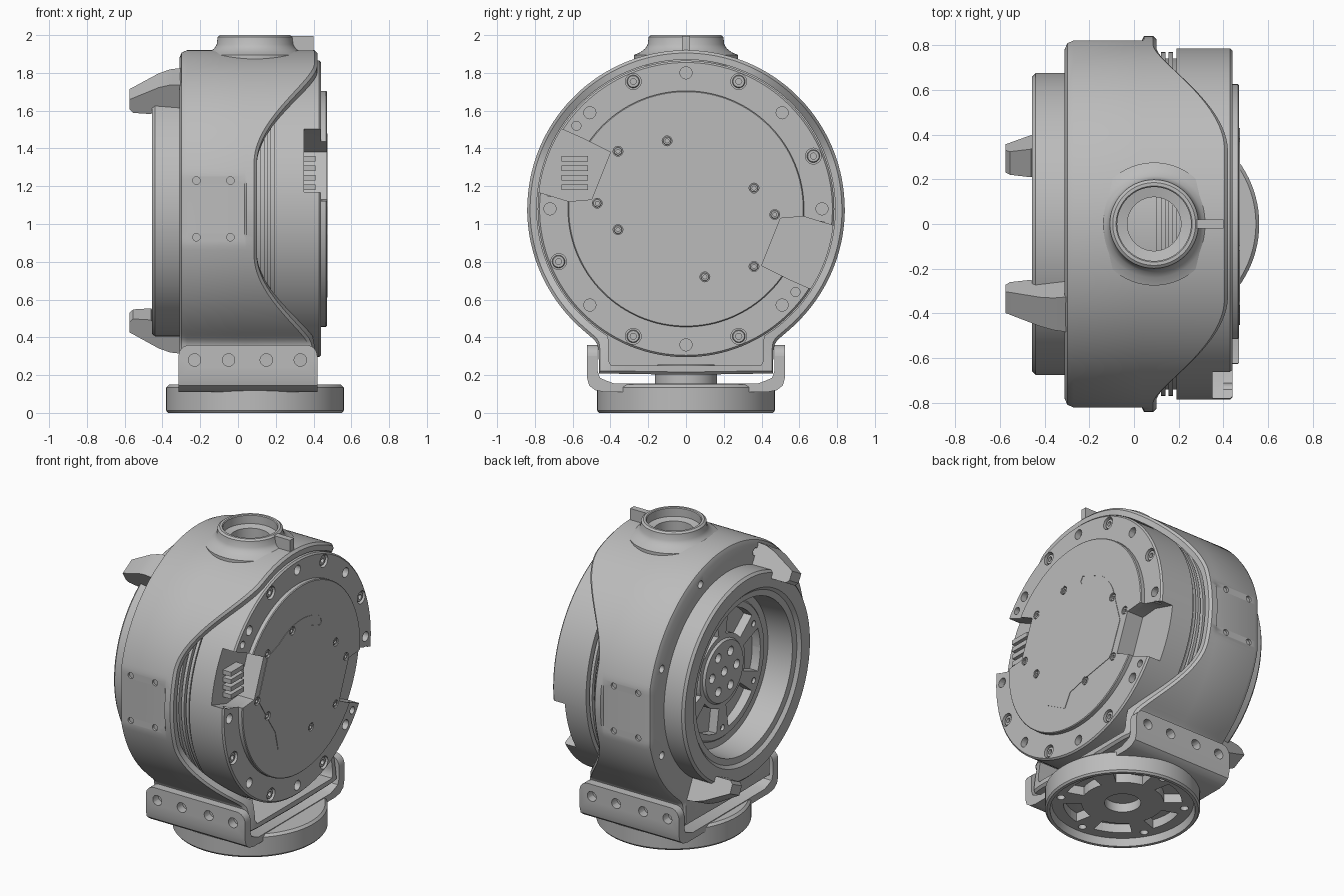
import bpy, bmesh
from math import sin, cos, pi, radians, atan2, sqrt, hypot

if "Cube" in bpy.data.objects:
    bpy.data.objects.remove(bpy.data.objects["Cube"])

grey = bpy.data.materials.new("machined_grey")
grey.use_nodes = True
grey.diffuse_color = (0.5, 0.5, 0.5, 1)
grey.node_tree.nodes["Principled BSDF"].inputs["Base Color"].default_value = (0.5, 0.5, 0.5, 1)
CZ = 1.08          # height of the main axis
FOOT = (0.09, 0)   # vertical axis of base and neck


def place(axis, u, v, h):
    return {"x": (h, u, v), "y": (u, h, v), "z": (u, v, h)}[axis]


def finish(bm, name, smooth=True):
    bmesh.ops.remove_doubles(bm, verts=bm.verts, dist=1e-5)
    bmesh.ops.delete(bm, geom=[e for e in bm.edges if not e.link_faces], context="EDGES")
    bmesh.ops.recalc_face_normals(bm, faces=bm.faces)
    mesh = bpy.data.meshes.new(name)
    bm.to_mesh(mesh)
    bm.free()
    ob = bpy.data.objects.new(name, mesh)
    bpy.context.collection.objects.link(ob)
    mesh.materials.append(grey)
    if smooth:
        shade(ob)
    return ob


def shade(ob):
    bpy.ops.object.select_all(action="DESELECT")
    ob.select_set(True)
    bpy.context.view_layer.objects.active = ob
    bpy.ops.object.shade_smooth_by_angle(angle=radians(32))


def skin(bm, loops):
    """Join closed loops into a closed ring of quads."""
    rows = [[bm.verts.new(p) for p in loop] for loop in loops]
    n = len(rows[0])
    for i, a in enumerate(rows):
        b = rows[(i + 1) % len(rows)]
        for j in range(n):
            k = (j + 1) % n
            bm.faces.new((a[j], a[k], b[k], b[j]))


def lathe(name, axis, profile, centres, steps=96):
    """Turn a closed (height, radius) profile about each centre."""
    bm = bmesh.new()
    for cu, cv in centres:
        skin(bm, [[place(axis, cu + r * cos(t), cv + r * sin(t), h) for h, r in profile]
                  for t in (2 * pi * i / steps for i in range(steps))])
    return finish(bm, name)


def prisms(name, axis, polys, h0, h1, smooth=True):
    bm = bmesh.new()
    for poly in polys:
        lo = [bm.verts.new(place(axis, u, v, h0)) for u, v in poly]
        hi = [bm.verts.new(place(axis, u, v, h1)) for u, v in poly]
        bm.faces.new(lo)
        bm.faces.new(hi)
        for i in range(len(poly)):
            j = (i + 1) % len(poly)
            bm.faces.new((lo[i], lo[j], hi[j], hi[i]))
    return finish(bm, name, smooth)


def circle(u, v, r, n=20):
    return [(u + r * cos(2 * pi * i / n), v + r * sin(2 * pi * i / n)) for i in range(n)]


def polar(r, degrees, cu=0, cv=CZ):
    return cu + r * cos(radians(degrees)), cv + r * sin(radians(degrees))


def window(r0, r1, mid, half, cu=0, cv=CZ, n=8):
    spread = [mid - half + 2 * half * i / n for i in range(n + 1)]
    return [polar(r1, a, cu, cv) for a in spread] + [polar(r0, a, cu, cv) for a in reversed(spread)]


def rect(u0, u1, v0, v1):
    return [(u0, v0), (u1, v0), (u1, v1), (u0, v1)]


def cut(ob, axis, polys, h0, h1):
    tool = prisms("cutter", axis, polys, h0, h1, False)
    tool.hide_render = True
    mod = ob.modifiers.new("cut", "BOOLEAN")
    mod.operation, mod.solver, mod.object = "DIFFERENCE", "EXACT", tool
    bpy.context.view_layer.objects.active = ob
    bpy.ops.object.modifier_apply(modifier=mod.name)
    bpy.data.objects.remove(tool)
    shade(ob)


# Housing shell: round body, square foot, side flats and a wavy open edge
def box_ray(t, half, drop):
    s, c = sin(t), max(abs(cos(t)), 1e-6)
    return 0 if s >= 0 else min(half / c, drop / -s)


def soft_max(a, b, k=0.035):
    return (a + b + sqrt((a - b) ** 2 + k * k)) / 2 if b else a


def shell_section(t):
    r = soft_max(0.84, box_ray(t, 0.46, 0.87))
    inner = max(0.79, box_ray(t, 0.41, 0.83))
    flat = min(r, 0.82 / max(abs(cos(t)), 1e-6)) if abs(sin(t)) < 0.3 else r
    lean = min(1, max(0, (atan2(abs(sin(t)), abs(cos(t))) - radians(17)) / radians(50)))
    edge = 0.1 + 0.32 * lean * lean * (3 - 2 * lean)
    return [(-0.31, flat - 0.04), (-0.298, flat - 0.012), (-0.27, flat), (0.035, flat), (0.045, r),
            (edge - 0.015, r), (edge, r - 0.015), (edge, inner), (-0.25, inner), (-0.25, 0.64), (-0.31, 0.64)]


corner = atan2(-0.87, 0.46)
angles = sorted([2 * pi * i / 240 - pi for i in range(240)] + [corner, -pi - corner])
bm = bmesh.new()
skin(bm, [[(x, r * cos(t), CZ + r * sin(t)) for x, r in shell_section(t)] for t in angles])
shell = finish(bm, "housing_shell")
cut(shell, "z", [circle(*FOOT, 0.13, 40)], 1.7, 2.1)
pad_holes = [circle(x, z, 0.02) for x in (-0.22, -0.04) for z in (0.93, 1.23)]
for side in (-1, 1):
    cut(shell, "y", pad_holes, side * 0.805, side * 0.9)
cut(shell, "x", [circle(*polar(0.755, 22.5 + 45 * i), 0.025) for i in range(8)], -0.4, -0.28)

# Neck with stepped bore, and the rib beside it
lathe("neck", "z", [(1.84, 0.12), (1.93, 0.12), (1.94, 0.165), (1.995, 0.165), (2.0, 0.17), (2.0, 0.185),
                    (1.99, 0.198), (1.95, 0.203), (1.93, 0.215), (1.91, 0.24), (1.895, 0.275), (1.84, 0.275)], [FOOT])
prisms("neck_rib", "y", [rect(0.27, 0.4, 1.88, 1.995)], -0.02, 0.02)

# Motor drum with grooves, connector notches, bolts and holes
drum = lathe("motor_drum", "x", [(0.44, 0), (0.44, 0.775), (0.43, 0.785), (0.19, 0.785), (0.19, 0.74), (0.175, 0.74),
                                 (0.175, 0.77), (0.155, 0.77), (0.155, 0.74), (0.14, 0.74), (0.14, 0.77), (0.12, 0.77),
                                 (0.12, 0.74), (0.1, 0.74), (0.1, 0.77), (-0.2, 0.77), (-0.2, 0)], [(0, CZ)], 128)
notch = [(-0.85, 1.19), (-0.62, 1.12), (-0.5, 1.13), (-0.4, 1.38), (-0.54, 1.45), (-0.72, 1.53)]
notches = [notch, [(-y, 2 * CZ - z) for y, z in notch]]
bolts = [polar(0.73, a) for a in (22.5, 67.5, 112.5, 202.5, 247.5, 292.5)]
cut(drum, "x", notches, 0.35, 0.6)
cut(drum, "x", [circle(y, z, 0.042) for y, z in bolts], 0.41, 0.6)
cut(drum, "x", [circle(*polar(0.72, 45 * i), 0.032) for i in range(8)]
    + [circle(s * y, CZ + s * dz, 0.024) for s in (-1, 1) for y, dz in ((-0.58, 0.44), (-0.72, 0.09))], 0.4, 0.6)
head = [(0.4, 0.016), (0.43, 0.016), (0.43, 0.03), (0.425, 0.034), (0.4, 0.034)]
lathe("flange_screws", "x", head, bolts, 20)
prisms("connector_pins", "x", [rect(-0.66, -0.52, z, z + 0.03) for z in (1.18, 1.23, 1.28, 1.33)], 0.345, 0.41)

# End cover with a faint raised panel, a slot and screws
cover = lathe("end_cover", "x", [(0.43, 0), (0.43, 0.625), (0.465, 0.625), (0.47, 0.62), (0.47, 0)], [(0, CZ)], 128)
cut(cover, "x", notches, 0.35, 0.6)
half_screws = [(-0.36, 0.305), (-0.1, 0.36), (0.36, 0.11), (0.47, -0.03)]
screws = [(s * y, CZ + s * dz) for s in (1, -1) for y, dz in half_screws]
cut(cover, "x", [circle(y, z, 0.026) for y, z in screws], 0.455, 0.6)
lathe("cover_screws", "x", [(h + 0.037, r * 0.65) for h, r in head], screws, 16)
panel = window(0.38, 0.4, 75, 50, n=16)[:17] + [(-0.36, 1.36), (-0.46, 1.11), (-0.36, 0.95), (-0.28, 0.83),
         (-0.25, 0.7), (-0.09, 0.61), (-0.04, 0.7), (0.12, 0.74), (0.34, 0.78), (0.43, 1.0)]
cover_panel = prisms("cover_panel", "x", [panel], 0.468, 0.473)
cut(cover_panel, "x", [circle(y, z, 0.028) for y, z in screws]
    + [[(0.06, 1.43), (0.08, 1.46), (0.2, 1.41), (0.21, 1.38), (0.19, 1.37), (0.07, 1.41)]], 0.46, 0.6)

# Output ring and recessed spoked hub
lathe("output_ring", "x", [(-0.2, 0.675), (-0.44, 0.675), (-0.455, 0.66), (-0.455, 0.57), (-0.435, 0.55),
                           (-0.43, 0.51), (-0.2, 0.49)], [(0, CZ)], 128)
hub = lathe("output_hub", "x", [(-0.18, 0), (-0.18, 0.5), (-0.26, 0.5), (-0.26, 0.45), (-0.27, 0.44), (-0.27, 0.21),
                                (-0.285, 0.2), (-0.285, 0)], [(0, CZ)])
cut(hub, "x", [window(0.24, 0.4, 60 * i, 21) for i in range(6)], -0.4, -0.21)
cut(hub, "x", [circle(*polar(0.13, 60 * i), 0.03) for i in range(6)] + [circle(0, CZ, 0.03)]
    + [circle(*polar(0.38, 30 + 60 * i), 0.02) for i in range(6)], -0.4, -0.25)

# Two opposed stop hooks on the output side
hook_profile = [(-0.29, 0.66), (-0.44, 0.66), (-0.46, 0.62), (-0.555, 0.62), (-0.575, 0.64), (-0.575, 0.7),
                (-0.42, 0.785), (-0.36, 0.805), (-0.29, 0.81)]
for name, a in (("upper_hook", radians(120)), ("lower_hook", radians(-64))):
    bm = bmesh.new()
    sides = []
    for s in (-1, 1):
        ring = []
        for x, r in hook_profile:
            w = s * (0.055 + 0.13 * (x + 0.575))
            ring.append(bm.verts.new((x, r * cos(a) - w * sin(a), CZ + r * sin(a) + w * cos(a))))
        bm.faces.new(ring)
        sides.append(ring)
    for i in range(len(hook_profile)):
        j = (i + 1) % len(hook_profile)
        bm.faces.new((sides[0][i], sides[0][j], sides[1][j], sides[1][i]))
    finish(bm, name)

# U bracket holding the foot of the housing
right = [(0.43, 0.11), (0.48, 0.12), (0.513, 0.145), (0.525, 0.19), (0.525, 0.36),
         (0.468, 0.36), (0.468, 0.22), (0.455, 0.185), (0.42, 0.17), (0.38, 0.155)]
bracket = prisms("u_bracket", "x", [right + [(-y, z) for y, z in reversed(right)]], -0.315, 0.42)
bm = bmesh.new()
bm.from_mesh(bracket.data)
tips = [e for e in bm.edges if all(v.co.z > 0.355 for v in e.verts) and abs(e.verts[0].co.x - e.verts[1].co.x) < 0.01]
bmesh.ops.bevel(bm, geom=tips, offset=0.06, segments=6, affect="EDGES", profile=0.5)
bm.to_mesh(bracket.data)
bm.free()
cut(bracket, "y", [circle(x, 0.28, 0.033) for x in (-0.23, -0.05, 0.15, 0.33)], -0.7, 0.7)

# Round base, hollow below, with a ring of windows, and the pivot above it
base = lathe("base_disc", "z", [(0.0, 0.46), (0.012, 0.47), (0.135, 0.47), (0.15, 0.455), (0.15, 0.11), (0.05, 0.11),
                                (0.05, 0.43), (0.0, 0.44)], [FOOT])
cut(base, "z", [window(0.25, 0.36, 60 * i, 19, *FOOT) for i in range(6)], -0.1, 0.11)
cut(base, "z", [circle(*polar(0.38, 30 + 60 * i, *FOOT), 0.025) for i in range(6)], -0.1, 0.09)
lathe("pivot_post", "z", [(0.13, 0.1), (0.13, 0.165), (0.205, 0.165), (0.205, 0.15), (0.255, 0.15), (0.255, 0.1)], [FOOT])
